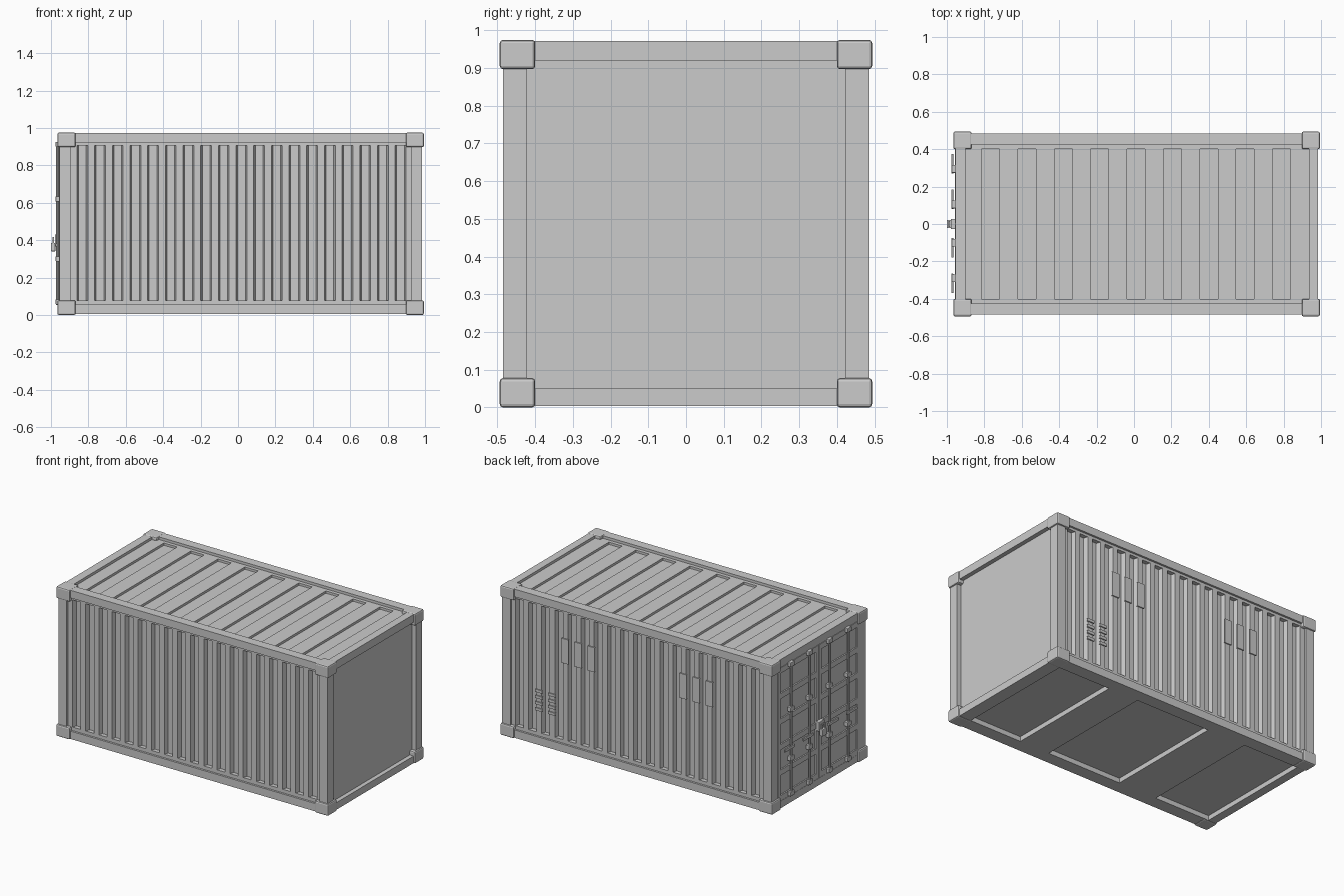
import bpy
import bmesh
from mathutils import Vector

if "Cube" in bpy.data.objects:
    bpy.data.objects.remove(bpy.data.objects["Cube"], do_unlink=True)

GREY = (0.6, 0.6, 0.6, 1.0)
grey = bpy.data.materials.new("plain grey paint")
grey.use_nodes = True
grey.diffuse_color = GREY
grey.node_tree.nodes["Principled BSDF"].inputs["Base Color"].default_value = GREY


def finish(name, bm, bevel=0.0):
    bmesh.ops.recalc_face_normals(bm, faces=bm.faces)
    mesh = bpy.data.meshes.new(name)
    bm.to_mesh(mesh)
    bm.free()
    mesh.materials.append(grey)
    obj = bpy.data.objects.new(name, mesh)
    bpy.context.collection.objects.link(obj)
    if bevel:
        mod = obj.modifiers.new("Bevel", "BEVEL")
        mod.width = bevel
        mod.segments = 2
    return obj


def add_box(bm, x, y, z):
    """Box between the low and high value on each axis."""
    verts = bmesh.ops.create_cube(bm, size=1)["verts"]
    for v in verts:
        v.co = Vector([(a + b) / 2 + c * (b - a) for c, (a, b) in zip(v.co, (x, y, z))])


def add_prism(bm, outline, z0, z1):
    """Upright prism over an outline of (x, y) points."""
    face = bm.faces.new([bm.verts.new((x, y, z0)) for x, y in outline])
    top = bmesh.ops.extrude_face_region(bm, geom=[face])["geom"]
    for v in top:
        if isinstance(v, bmesh.types.BMVert):
            v.co.z = z1


def boxes(name, items, bevel=0.0):
    bm = bmesh.new()
    for item in items:
        add_box(bm, *item)
    return finish(name, bm, bevel)


def span(s, a, b):
    """Range a..b on the side given by the sign s."""
    return tuple(sorted((s * a, s * b)))


BACK, FRONT = -0.955, 0.985
SIDES = (-1, 1)

# Core: floor of every pressed channel, the plain end and the underside
boxes("body_core", [((-0.94, 0.957), (-0.445, 0.445), (0.035, 0.94))])

# Outer frame
boxes("bottom_side_rails", [((BACK, FRONT), span(s, 0.40, 0.485), (0.004, 0.055)) for s in SIDES])
boxes("top_side_rails", [((BACK, FRONT), span(s, 0.425, 0.485), (0.922, 0.972)) for s in SIDES])
boxes("end_rails", [(x, (-0.45, 0.45), z)
                    for x in ((BACK, -0.90), (0.935, FRONT))
                    for z in ((0.004, 0.05), (0.92, 0.972))])
boxes("corner_posts", [(x, span(s, 0.422, 0.485), (0.03, 0.95))
                       for x in ((BACK, -0.895), (0.925, FRONT)) for s in SIDES])

# Corner castings
boxes("corner_castings", [(x, span(s, 0.40, 0.494), z)
                          for x in ((-0.966, -0.868), (0.897, 0.994))
                          for s in SIDES
                          for z in ((0, 0.078), (0.897, 0.975))], 0.009)

# Underside cross beams between three sunken bays
boxes("floor_beams", [(x, (-0.42, 0.42), (0.004, 0.04))
                      for x in ((BACK, -0.90), (-0.50, -0.225), (0.31, 0.525), (0.90, FRONT))])

# Corrugated side walls: tapered ribs between pressed channels
FIRST, STEP, COUNT = -0.832, 0.0945, 19
HALF, SLOPE = 0.029, 0.010
WALL, DEEP = 0.472, 0.44
centres = [FIRST + STEP * i for i in range(COUNT)]
starts = [-0.91] + [c + HALF for c in centres]
ends = [c - HALF for c in centres] + [0.94]
for s, name in ((-1, "front_wall"), (1, "back_wall")):
    bm = bmesh.new()
    for a, b in zip(starts, ends):
        add_prism(bm, [(a - SLOPE, s * DEEP), (a, s * WALL), (b, s * WALL), (b + SLOPE, s * DEEP)],
                  0.078, 0.906)
    for z in ((0.04, 0.078), (0.906, 0.93)):
        add_box(bm, (-0.91, 0.94), span(s, DEEP, WALL), z)
    finish(name, bm)

# Roof: raised field around nine pressed panels
roof_centres = [-0.767 + 0.1945 * i for i in range(9)]
r_start = [-0.91] + [c + 0.048 for c in roof_centres]
r_end = [c - 0.048 for c in roof_centres] + [0.945]
ROOF_Z = (0.92, 0.955)
boxes("roof_field", [((a, b), (-0.43, 0.43), ROOF_Z) for a, b in zip(r_start, r_end)]
      + [((-0.91, 0.945), span(s, 0.402, 0.43), ROOF_Z) for s in SIDES])

# Doors: two leaves with raised framing and sunken panels
leaf, framing = [], []
for s in SIDES:
    leaf.append(((-0.947, -0.92), span(s, 0.004, 0.42), (0.052, 0.918)))
    for y in ((0.004, 0.03), (0.395, 0.42)):
        framing.append(((-0.956, -0.93), span(s, *y), (0.052, 0.918)))
    for i in range(6):
        z = 0.07 + 0.166 * i
        framing.append(((-0.956, -0.93), span(s, 0.004, 0.42), (z - 0.018, z + 0.018)))
boxes("door_leaves", leaf)
boxes("door_framing", framing)

# Locking rods with brackets and handles
RODS = (-0.29, -0.10, 0.105, 0.295)
bm = bmesh.new()
for y in RODS:
    made = bmesh.ops.create_cone(bm, cap_ends=True, segments=10, radius1=0.008,
                                 radius2=0.008, depth=0.87)["verts"]
    bmesh.ops.translate(bm, verts=made, vec=(-0.965, y, 0.488))
rods = finish("locking_rods", bm)
bpy.ops.object.select_all(action="DESELECT")
rods.select_set(True)
bpy.context.view_layer.objects.active = rods
bpy.ops.object.shade_smooth_by_angle()

boxes("rod_brackets", [((-0.975, -0.95), (y - 0.021, y + 0.021), (z - 0.014, z + 0.014))
                       for y in RODS for z in (0.07, 0.30, 0.62, 0.912)], 0.003)
boxes("door_handles", [((-0.976, -0.966), (y - 0.025, y + 0.08) if y > 0 else (y - 0.08, y + 0.025),
                        (0.365, 0.383)) for y in RODS], 0.002)

# Central lock: hasp plate, body and shackle
boxes("lock_hasp", [((-0.978, -0.95), (-0.028, 0.028), (0.37, 0.43))], 0.003)
boxes("lock_body", [((-1.0, -0.976), (-0.022, 0.022), (0.34, 0.385))], 0.004)
boxes("lock_shackle", [((-0.992, -0.984), span(s, 0.010, 0.017), (0.38, 0.415)) for s in SIDES]
      + [((-0.992, -0.984), (-0.017, 0.017), (0.408, 0.416))])

# Plain marking plates on the back wall
plates = []
for k in (12, 13, 14, 3, 4, 5):
    x = FIRST + STEP * (k + 0.5)
    plates.append(((x - 0.026, x + 0.026), (0.47, 0.479), (0.58, 0.74)))
for k in (15, 16):
    x = FIRST + STEP * (k + 0.5)
    for row in range(4):
        z = 0.22 + 0.04 * row
        plates.append(((x - 0.026, x + 0.026), (0.47, 0.479), (z, z + 0.018)))
boxes("marking_plates", plates)
